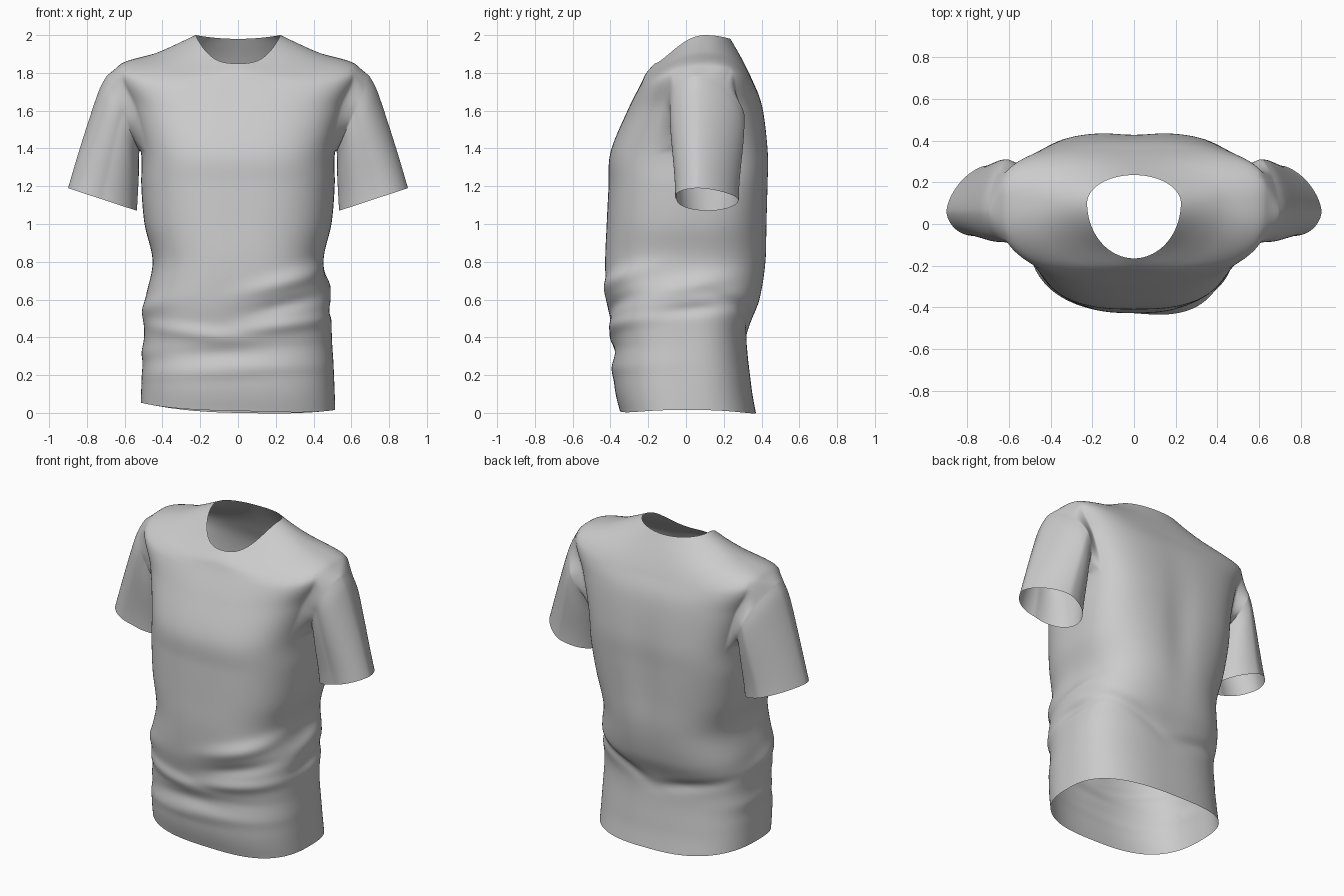
import bpy, bmesh, math
from mathutils import Vector

if "Cube" in bpy.data.objects:
    bpy.data.objects.remove(bpy.data.objects["Cube"])

N = 128     # columns round the torso
H = 8       # armhole half width in columns
STEP = 8    # rows between two key sections

# Trunk sections: z, half width, front y, back y
TRUNK = [(0, .515, -.350, .370), (.15, .510, -.380, .345), (.41, .497, -.390, .325),
         (.60, .490, -.420, .390), (.80, .452, -.428, .425), (1.0, .495, -.420, .432),
         (1.2, .512, -.410, .436)]
# Yoke sections: side z, front z, back z, half width, front y, back y
YOKE = [(1.39, 1.38, 1.38, .515, -.400, .436),    # armpit
        (1.62, 1.60, 1.62, .575, -.310, .405),
        (1.825, 1.74, 1.76, .645, -.240, .352),   # shoulder tip
        (1.91, 1.80, 1.88, .420, -.210, .293),
        (2.0, 1.85, 1.98, .225, -.165, .235)]     # neck edge
# Folds: angle, z, slope, angular width, z width, depth
FOLDS = [(-55, .70, .12, .50, .045, .026), (-55, .575, .10, .45, .035, -.020),
         (-60, .46, .06, .60, .035, .022), (-120, .42, -.06, .60, .035, .020),
         (-95, .32, .03, .90, .030, -.016), (-90, .23, .02, 1.0, .032, .014),
         (-165, .55, .08, .45, .050, .018), (-175, .32, 0, .45, .035, .012),
         (5, .68, .08, .35, .040, .018), (5, .55, .05, .35, .030, -.020),
         (50, .52, -.18, .50, .035, -.022), (125, .44, .08, .50, .030, -.020),
         (90, 1.15, 0, .22, .35, -.016)]
# Sleeve sections: outer x, z, inner x, z
SLEEVE = [(.695, 1.785, .522, 1.385), (.735, 1.71, .525, 1.34),
          (.79, 1.55, .525, 1.26), (.85, 1.36, .53, 1.16), (.90, 1.19, .535, 1.07)]


def spline(keys):
    """Catmull-Rom through tuples of numbers."""
    out = []
    for i in range(len(keys) - 1):
        p = [keys[min(max(i + k, 0), len(keys) - 1)] for k in (-1, 0, 1, 2)]
        for s in range(STEP):
            t = s / STEP
            out.append([.5 * (2 * b + (c - a) * t + (2 * a - 5 * b + 4 * c - d) * t * t
                              + (3 * b - a - 3 * c + d) * t ** 3) for a, b, c, d in zip(*p)])
    return out + [list(keys[-1])]


def power(v, p):
    return math.copysign(abs(v) ** p, v)


def ramp(v, lo, hi):
    t = min(1, max(0, (v - lo) / (hi - lo)))
    return t * t * (3 - 2 * t)


def fold(ang, z):
    total = 0
    for a, fz, slope, wa, wz, amp in FOLDS:
        d = (ang - math.radians(a) + math.pi) % math.tau - math.pi
        total += amp * math.exp(-(d / wa) ** 2 - ((z - fz - slope * d) / wz) ** 2)
    return total


def torso_point(row, j):
    zs, zf, zb, a, yf, yb = row
    t = math.tau * j / N
    c, s = math.cos(t), math.sin(t)
    yc = .1 * ramp(zs, .6, 1.45)                      # side seam drifts back
    boxy = .62 if s > 0 else .70                      # shoulder blades squarer than chest
    p = .75 + (boxy - .75) * ramp(zs, .9, 1.4)
    p += (1 - p) * ramp(zs, 1.8, 1.97)                # round at the neck
    x = a * power(c, p)
    y = yc + (yb - yc if s > 0 else yc - yf) * power(s, p)
    z = zs + ((zb - zs) * s * s if s > 0 else (zf - zs) * (1 - abs(c) ** 3))
    z -= .02 * c * (1 - ramp(z, 0, .3))               # uneven hem
    f = fold(math.atan2(y, x), z)
    r = math.hypot(x, y)
    return Vector((x + f * x / r, y + f * y / r, z))


def make(name, main, skip=lambda i, j: False, extra=()):
    """Skin a stack of closed rings; extra holds further stacks welded on."""
    bm = bmesh.new()
    for rings, hole in [(main, skip)] + [(e, lambda i, j: False) for e in extra]:
        vs = [[bm.verts.new(p) for p in ring] for ring in rings]
        n = len(vs[0])
        for i in range(len(vs) - 1):
            for j in range(n):
                if not hole(i, j):
                    k = (j + 1) % n
                    bm.faces.new((vs[i][j], vs[i][k], vs[i + 1][k], vs[i + 1][j]))
    bmesh.ops.delete(bm, geom=[v for v in bm.verts if not v.link_faces], context='VERTS')
    bmesh.ops.remove_doubles(bm, verts=bm.verts, dist=1e-5)
    bmesh.ops.recalc_face_normals(bm, faces=bm.faces)
    for f in bm.faces:
        f.smooth = True
    me = bpy.data.meshes.new(name)
    bm.to_mesh(me)
    bm.free()
    ob = bpy.data.objects.new(name, me)
    bpy.context.collection.objects.link(ob)
    sub = ob.modifiers.new("smooth", 'SUBSURF')
    sub.levels = sub.render_levels = 1


# Torso rings from hem to neck; the hem lifts a little at the sides
keys = [(z + .035 * (1 - ramp(z, 0, .3)), z + .01 * (1 - ramp(z, 0, .1)), z, a, f, b)
        for z, a, f, b in TRUNK] + YOKE
torso = [[torso_point(r, j) for j in range(N)] for r in spline(keys)]
bot = len(TRUNK) * STEP
top = bot + 2 * STEP


def in_armhole(i, j):
    return bot <= i < top and any((j - c + H) % N < 2 * H for c in (0, N // 2))


def sleeve(side):
    # Walk the armhole edge: top, front, underarm, back
    c, d = (0, -1) if side > 0 else (N // 2, 1)
    path = [(top, k) for k in range(H + 1)]
    path += [(i, H) for i in range(top - 1, bot - 1, -1)]
    path += [(bot, k) for k in range(H - 1, -H - 1, -1)]
    path += [(i, -H) for i in range(bot + 1, top + 1)]
    path += [(top, k) for k in range(1 - H, 0)]
    rings = [[torso[i][(c + d * k) % N] for i, k in path]]
    # Then oval sections down to the cuff, pinched along the outer edge
    n = len(path)
    for ox, oz, ix, iz in spline(SLEEVE):
        depth = .195 - .03 * ramp(-oz, -1.75, -1.19)
        ring = []
        for i in range(n):
            u, w = math.cos(math.tau * i / n), math.sin(math.tau * i / n)
            y = .115 - depth * power(w, 1.2 if u > 0 else 1) - .055 * max(u, 0)
            ring.append(Vector((side * ((ox + ix) / 2 + (ox - ix) / 2 * u), y,
                                (oz + iz) / 2 + (oz - iz) / 2 * u)))
        rings.append(ring)
    return rings


# Main cloth: torso with both sleeves welded into the armholes
make("shirt_body", torso[:-2], in_armhole, (sleeve(1), sleeve(-1)))

# Stitched band round the neck
make("neckband", torso[-3:])
